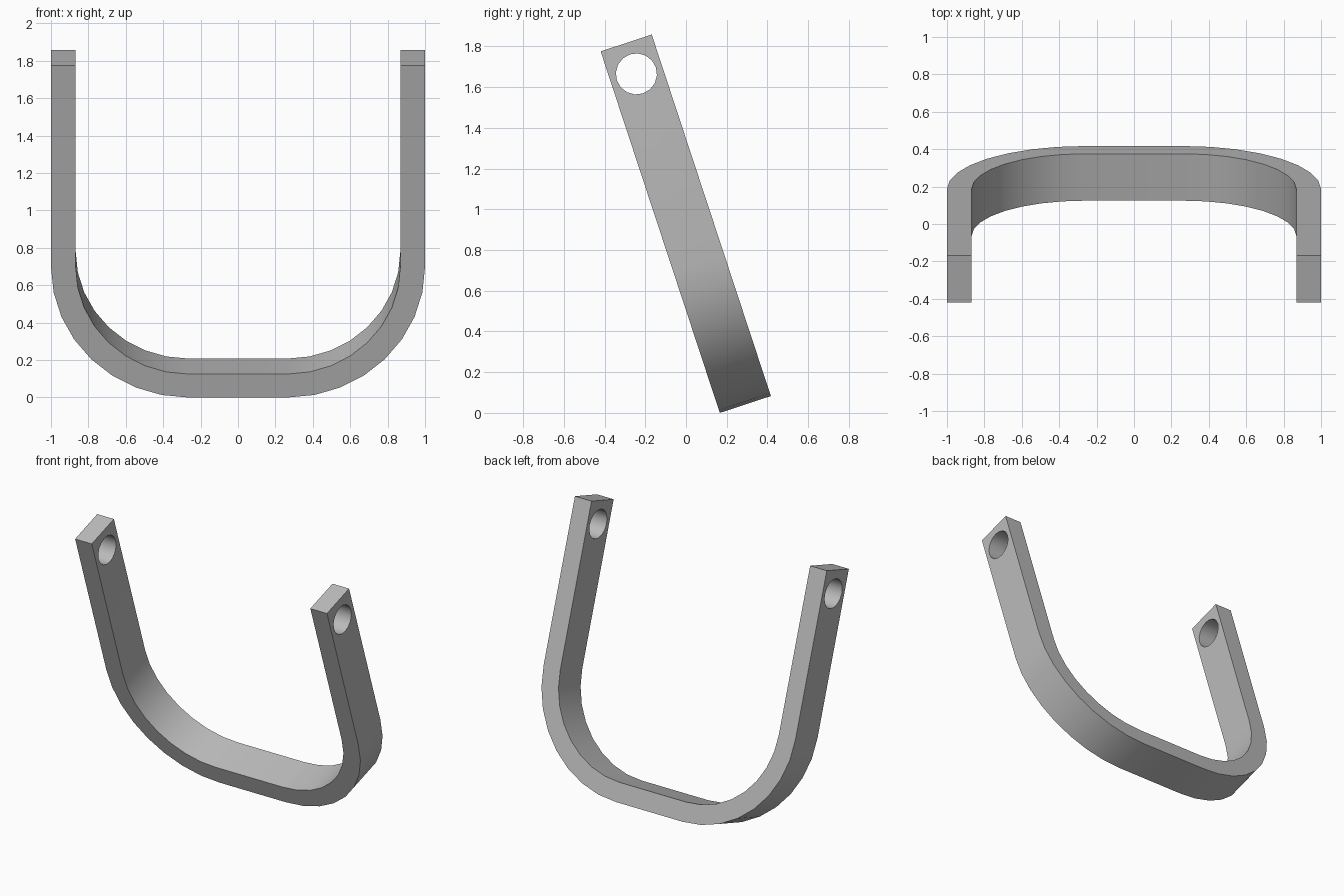
import bpy, bmesh, math
from mathutils import Matrix

cube = bpy.data.objects.get("Cube")
if cube:
    bpy.data.objects.remove(cube, do_unlink=True)

HALF, RADIUS, THICK = 1.0, 0.735, 0.132   # half span, outer bend radius, strip thickness
LENGTH, WIDTH = 1.869, 0.264              # leg length and strip width
SEGMENTS = 8
TILT = math.atan2(0.585, 1.775)
PLACE = Matrix.Translation((0, 0.166, 0)) @ Matrix.Rotation(TILT, 4, 'X')

steel = bpy.data.materials.new("plain grey")
steel.use_nodes = True
grey = (0.5, 0.5, 0.5, 1)
steel.diffuse_color = grey
steel.node_tree.nodes["Principled BSDF"].inputs["Base Color"].default_value = grey


def make_object(name, bm):
    mesh = bpy.data.meshes.new(name)
    bmesh.ops.recalc_face_normals(bm, faces=bm.faces)
    bm.transform(PLACE)
    bm.to_mesh(mesh)
    bm.free()
    mesh.materials.append(steel)
    obj = bpy.data.objects.new(name, mesh)
    bpy.context.collection.objects.link(obj)
    return obj


def u_line(inset):
    """Line of the U from the left tip, round both bends, to the right tip."""
    centre, r = HALF - RADIUS, RADIUS - inset
    half = [(HALF - inset, LENGTH)]
    for i in range(SEGMENTS + 1):
        a = math.pi / 2 * i / SEGMENTS
        half.append((centre + r * math.cos(a), RADIUS - r * math.sin(a)))
    return half + [(-x, z) for x, z in reversed(half)]


# U-shaped strip: strip of quads between the two lines, extruded across its width
bm = bmesh.new()
outer = [bm.verts.new((x, 0, z)) for x, z in u_line(0)]
inner = [bm.verts.new((x, 0, z)) for x, z in u_line(THICK)]
for i in range(len(outer) - 1):
    bm.faces.new((outer[i], outer[i + 1], inner[i + 1], inner[i]))
extruded = bmesh.ops.extrude_face_region(bm, geom=bm.faces[:], use_keep_orig=True)
moved = [v for v in extruded["geom"] if isinstance(v, bmesh.types.BMVert)]
bmesh.ops.translate(bm, verts=moved, vec=(0, WIDTH, 0))
handle = make_object("bail_handle", bm)

# Pivot holes through both leg tips
bm = bmesh.new()
hole = Matrix.Translation((0, WIDTH / 2, LENGTH - 0.16)) @ Matrix.Rotation(math.pi / 2, 4, 'Y')
bmesh.ops.create_cone(bm, cap_ends=True, segments=16, radius1=0.101, radius2=0.101,
                      depth=3, matrix=hole)
cutter = make_object("hole_cutter", bm)
cutter.hide_render = True

bpy.ops.object.select_all(action='DESELECT')
bpy.context.view_layer.objects.active = handle
handle.select_set(True)
cut = handle.modifiers.new("pivot_holes", 'BOOLEAN')
cut.operation = 'DIFFERENCE'
cut.solver = 'EXACT'
cut.object = cutter
bpy.ops.object.modifier_apply(modifier=cut.name)
bpy.data.objects.remove(cutter, do_unlink=True)
bpy.ops.object.shade_smooth_by_angle(angle=math.radians(35))
